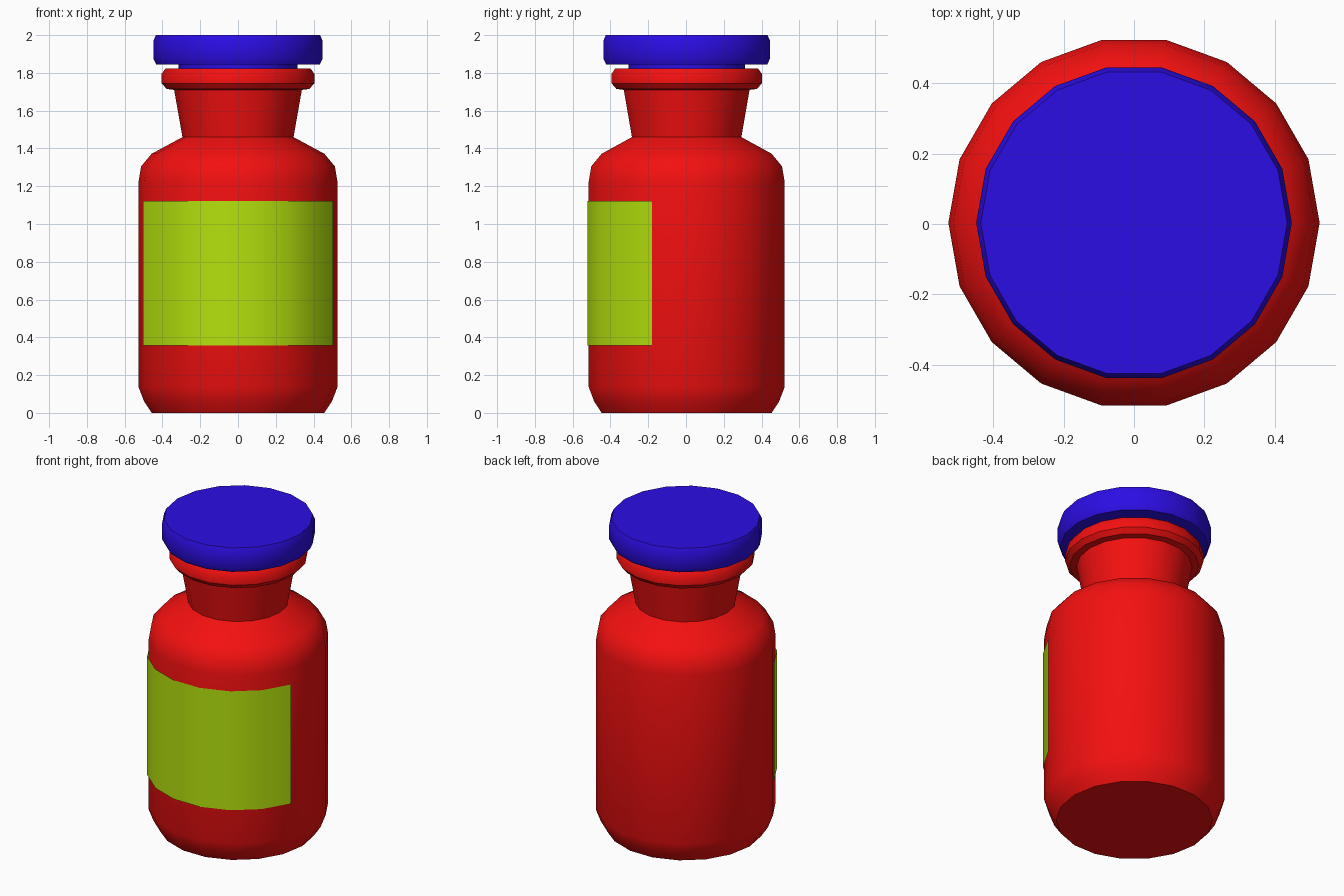
import bpy, bmesh
from math import cos, sin, radians

if "Cube" in bpy.data.objects:
    bpy.data.objects.remove(bpy.data.objects["Cube"])

SIDES = 18
Y0 = 0.0035  # centres the bottle plus front label on y = 0


def finish(name, bm, color):
    mesh = bpy.data.meshes.new(name)
    bm.to_mesh(mesh)
    bm.free()
    obj = bpy.data.objects.new(name, mesh)
    bpy.context.collection.objects.link(obj)
    mat = bpy.data.materials.new(name + "_colour")
    mat.diffuse_color = (*color, 1)
    mat.use_nodes = True
    mat.node_tree.nodes["Principled BSDF"].inputs["Base Color"].default_value = mat.diffuse_color
    mesh.materials.append(mat)
    bpy.ops.object.select_all(action='DESELECT')
    obj.select_set(True)
    bpy.context.view_layer.objects.active = obj
    bpy.ops.object.shade_smooth_by_angle(angle=radians(40))
    return obj


def sweep(name, profile, color, start=0, steps=SIDES, closed=True):
    """Turn an (r, z) profile about the z axis in 20 degree steps."""
    bm = bmesh.new()
    count = steps if closed else steps + 1
    rings = []
    for r, z in profile:
        angles = [radians(start + i * 360 / SIDES) for i in range(count)]
        rings.append([bm.verts.new((r * cos(a), r * sin(a) + Y0, z)) for a in angles])
    for low, high in zip(rings, rings[1:]):
        for i in range(steps):
            j = (i + 1) % count
            bm.faces.new((low[i], low[j], high[j], high[i]))
    if closed:
        bm.faces.new(rings[0][::-1])
        bm.faces.new(rings[-1])
    return finish(name, bm, color)


# Bottle: rounded base, shoulder, flared neck and lip
sweep("bottle", [(0.457, 0), (0.497, 0.06), (0.527, 0.138), (0.527, 1.222),
                 (0.513, 1.305), (0.457, 1.372), (0.294, 1.46), (0.338, 1.71),
                 (0.378, 1.715), (0.404, 1.745), (0.404, 1.795), (0.384, 1.823)],
      (0.9, 0.005, 0.005))

# Stopper: short plug under a wide rounded cap
sweep("stopper", [(0.314, 1.80), (0.314, 1.845), (0.433, 1.845), (0.448, 1.875),
                  (0.448, 1.97), (0.435, 2.0)],
      (0.025, 0.004, 0.78))

# Label: sheet wrapped around the front
sweep("label", [(0.534, 0.356), (0.534, 1.122)], (0.46, 0.76, 0.004),
      start=200, steps=7, closed=False)
